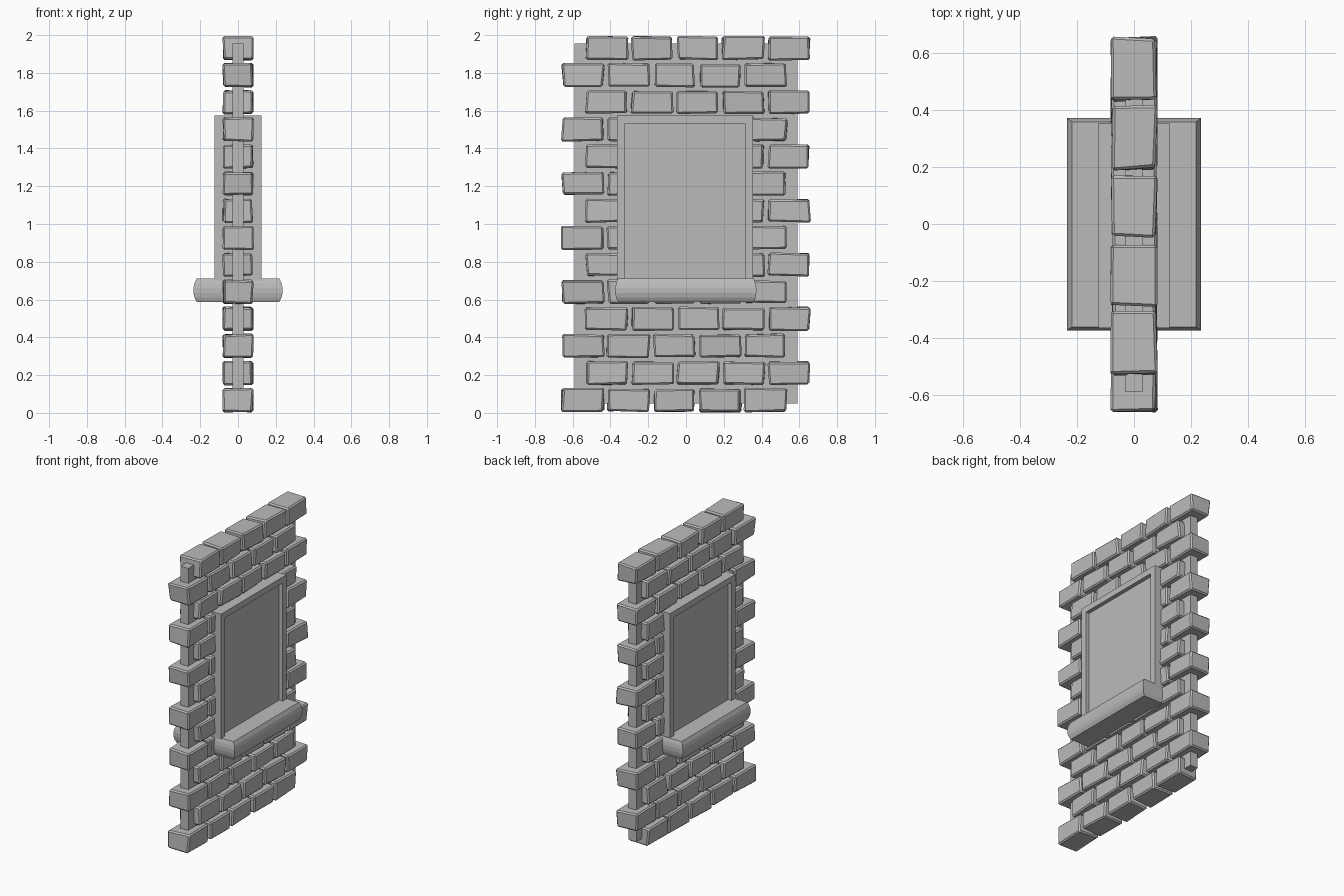
import bpy, bmesh, random
from mathutils import Vector

if "Cube" in bpy.data.objects:
    bpy.data.objects.remove(bpy.data.objects["Cube"])

random.seed(4)

stone = bpy.data.materials.new("stone_grey")
stone.diffuse_color = (0.5, 0.5, 0.5, 1)
stone.use_nodes = True
stone.node_tree.nodes["Principled BSDF"].inputs["Base Color"].default_value = stone.diffuse_color


def finish(bm, name):
    bmesh.ops.recalc_face_normals(bm, faces=bm.faces)
    me = bpy.data.meshes.new(name)
    bm.to_mesh(me)
    bm.free()
    me.materials.append(stone)
    ob = bpy.data.objects.new(name, me)
    bpy.context.collection.objects.link(ob)
    return ob


def add_box(bm, x, y, z):
    """Box spanning the three (low, high) ranges; returns its vertices."""
    verts = bmesh.ops.create_cube(bm, size=1)["verts"]
    for v in verts:
        v.co = Vector([r[0] if c < 0 else r[1] for c, r in zip(v.co, (x, y, z))])
    return verts


def box(name, x, y, z):
    bm = bmesh.new()
    add_box(bm, x, y, z)
    return finish(bm, name)


# mortar core
box("mortar_core", (-0.03, 0.03), (-0.59, 0.59), (0.05, 1.955))

# uneven bricks in running bond
bm = bmesh.new()
for row in range(14):
    z = 0.068 + row * 0.1433
    start = -0.655 if row % 2 == 0 else -0.53
    for i in range(5):
        y = start + i * 0.2415
        w = 0.219
        verts = add_box(bm, (-0.078, 0.078), (y, y + w), (z - 0.061, z + 0.061))
        for v in verts:
            v.co += Vector((random.uniform(-.006, .006), random.uniform(-.008, .008),
                            random.uniform(-.005, .005)))
bmesh.ops.bevel(bm, geom=bm.edges[:], offset=0.009, segments=1, affect='EDGES')
finish(bm, "bricks")

# window: frame bars on both sides of a recessed panel
Y0, Y1, T = -0.365, 0.355, 0.042
box("frame_jamb_left", (-0.125, 0.125), (Y0, Y0 + T), (0.66, 1.575))
box("frame_jamb_right", (-0.125, 0.125), (Y1 - T, Y1), (0.66, 1.575))
box("frame_head", (-0.125, 0.125), (Y0 + T, Y1 - T), (1.575 - T, 1.575))
box("window_panel", (-0.098, 0.098), (Y0 + T, Y1 - T), (0.66, 1.575 - T))

# sill: slab with bulging rim, made from stacked rings
bm = bmesh.new()
rings = []
for z, inset in ((0.587, .018), (0.61, .006), (0.635, 0), (0.662, 0), (0.687, .006), (0.711, .018)):
    a, b = 0.236 - inset, 0.373 - inset * 0.7
    rings.append([bm.verts.new((sx * a, sy * b - 0.001, z))
                  for sx, sy in ((-1, -1), (1, -1), (1, 1), (-1, 1))])
for lo, hi in zip(rings, rings[1:]):
    for i in range(4):
        j = (i + 1) % 4
        bm.faces.new((lo[i], lo[j], hi[j], hi[i]))
bm.faces.new(rings[0][::-1])
bm.faces.new(rings[-1])
finish(bm, "window_sill")
